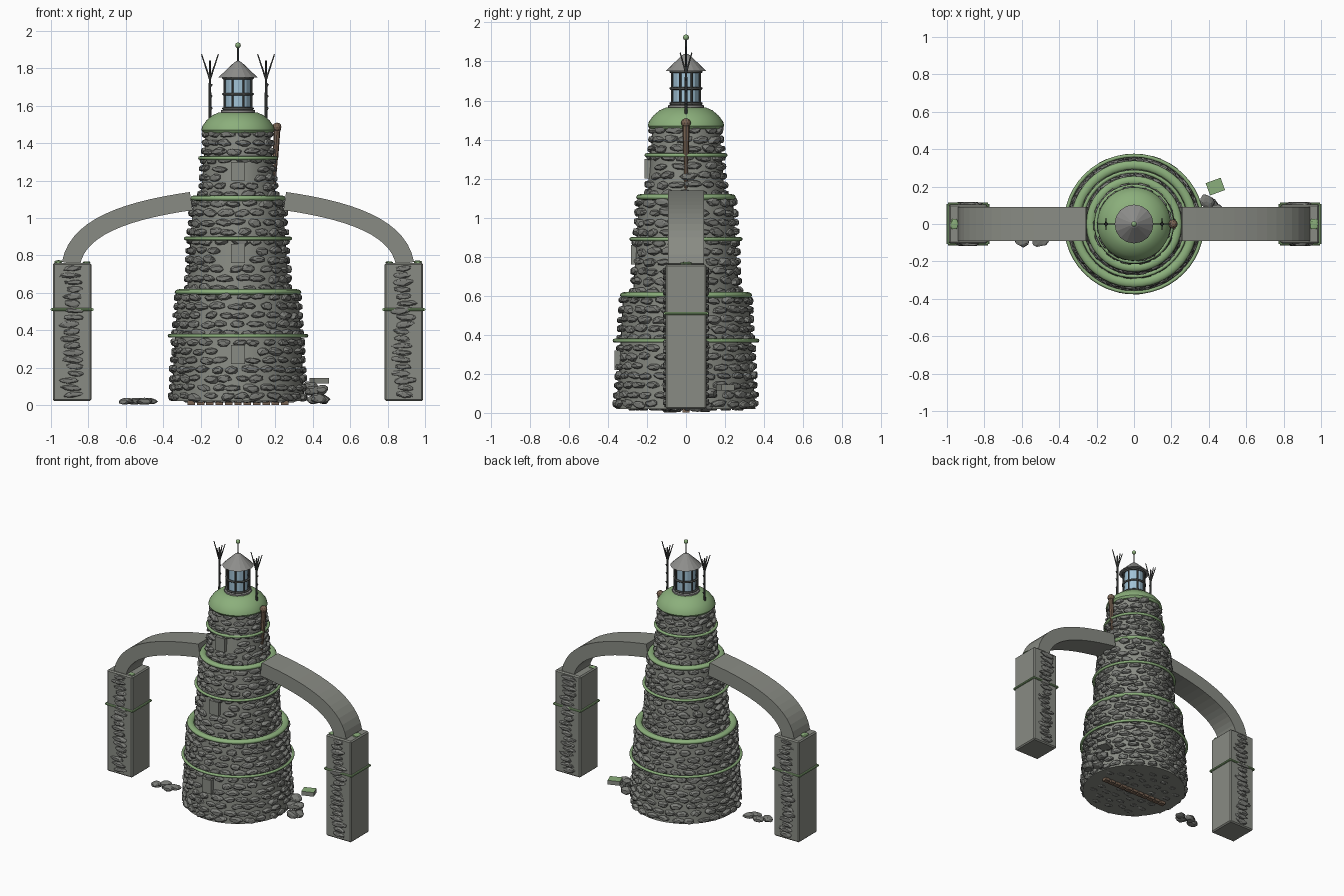
import bpy, bmesh, math, random
from mathutils import Vector, Matrix

random.seed(7)
cube = bpy.data.objects.get("Cube")
if cube:
    bpy.data.objects.remove(cube)


def material(name, rgb):
    m = bpy.data.materials.new(name)
    m.use_nodes = True
    m.diffuse_color = (*rgb, 1)
    m.node_tree.nodes["Principled BSDF"].inputs["Base Color"].default_value = (*rgb, 1)
    return m


MORTAR = material("wall grey", (0.25, 0.26, 0.23))
STONE = material("stone grey", (0.20, 0.205, 0.19))
MOSS = material("moss green", (0.26, 0.43, 0.20))
GLASS = material("pale blue glass", (0.36, 0.55, 0.68))
WOOD = material("brown wood", (0.19, 0.125, 0.085))
IRON = material("dark iron", (0.08, 0.085, 0.08))
ROOF = material("roof grey", (0.27, 0.27, 0.26))


def finish(name, bm, mat, smooth=False):
    bmesh.ops.recalc_face_normals(bm, faces=bm.faces)
    me = bpy.data.meshes.new(name)
    bm.to_mesh(me)
    bm.free()
    me.materials.append(mat)
    ob = bpy.data.objects.new(name, me)
    bpy.context.collection.objects.link(ob)
    if smooth:
        bpy.ops.object.select_all(action='DESELECT')
        ob.select_set(True)
        bpy.context.view_layer.objects.active = ob
        bpy.ops.object.shade_smooth_by_angle(angle=math.radians(40))
    return ob


def add_box(bm, centre, size, rot=None):
    m = Matrix.Translation(centre) @ (rot or Matrix()) @ Matrix.Diagonal((*size, 1))
    return bmesh.ops.create_cube(bm, size=1, matrix=m)["verts"]


def add_rod(bm, a, b, r1, r2=None, sides=8):
    a, b = Vector(a), Vector(b)
    m = Matrix.Translation((a + b) / 2) @ (b - a).to_track_quat('Z', 'Y').to_matrix().to_4x4()
    bmesh.ops.create_cone(bm, cap_ends=True, segments=sides, radius1=r1,
                          radius2=r1 if r2 is None else r2, depth=(b - a).length, matrix=m)


def lathe(name, profile, mat, sides=48, smooth=True):
    bm = bmesh.new()
    rings = [[bm.verts.new((r * math.cos(i * math.tau / sides), r * math.sin(i * math.tau / sides), z))
              for i in range(sides)] for r, z in profile]
    for lo, hi in zip(rings, rings[1:]):
        for i in range(sides):
            j = (i + 1) % sides
            bm.faces.new((lo[i], lo[j], hi[j], hi[i]))
    bm.faces.new(rings[0])
    bm.faces.new(rings[-1])
    return finish(name, bm, mat, smooth)


def add_ring(name, radius, z, thick, mat, height=None, sides=48):
    bpy.ops.mesh.primitive_torus_add(major_radius=radius, minor_radius=thick, major_segments=sides,
                                     minor_segments=8, location=(0, 0, z))
    ob = bpy.context.object
    ob.name = name
    ob.scale.z = (height or thick) / thick
    ob.data.materials.append(mat)
    bpy.ops.object.shade_smooth_by_angle(angle=math.radians(60))


def add_stone(bm, centre, size, angle):
    """Rough flat-fronted lump: local x runs along the wall, local y outwards."""
    verts = bmesh.ops.create_icosphere(bm, subdivisions=2, radius=1)["verts"]
    m = Matrix.Translation(centre) @ Matrix.Rotation(angle, 4, 'Z')
    tilt = random.uniform(-0.25, 0.25)
    for v in verts:
        p = v.co * random.uniform(0.82, 1.15)
        y = max(-0.7, min(0.7, p.y))
        v.co = m @ Vector((p.x * size[0], y * size[1], (p.z + tilt * p.x) * size[2]))


# Tower tiers: mortar core covered in courses of rough stones
TIERS = [("lower", 0.02, 0.60, 0.355, 0.322, 12), ("middle", 0.60, 1.10, 0.272, 0.240, 10),
         ("upper", 1.10, 1.47, 0.200, 0.170, 8)]
for name, z0, z1, r0, r1, rows in TIERS:
    lathe(name + "_tier_wall", [(r0, z0), (r1, z1)], MORTAR)
    bm = bmesh.new()
    step = (z1 - z0) / rows
    for row in range(rows):
        t = (row + 0.5) / rows
        r = r0 + (r1 - r0) * t
        z = z0 + (z1 - z0) * t
        count = round(math.tau * r / 0.088)
        for i in range(count):
            a = (i + 0.5 * (row % 2) + random.uniform(-0.15, 0.15)) * math.tau / count
            # leave the narrow slot panels on the front bare
            if abs(math.sin((a + math.pi / 2) / 2)) * 2 * r < 0.07 and row in (rows // 3, rows // 3 + 1):
                continue
            add_stone(bm, (r * math.cos(a), r * math.sin(a), z + random.uniform(-0.005, 0.005)),
                      (random.uniform(0.034, 0.047), random.uniform(0.024, 0.034),
                       step * random.uniform(0.33, 0.46)), a - math.pi / 2)
    finish(name + "_tier_stones", bm, STONE)

# Front slot panels
bm = bmesh.new()
for z, y in ((0.27, -0.35), (0.81, -0.267), (1.25, -0.197)):
    add_box(bm, (0, y, z), (0.075, 0.03, 0.1))
finish("front_slot_panels", bm, MORTAR)

# Moss bands and ledges
for name, r, z in (("lower", 0.366, 0.37), ("middle", 0.28, 0.89), ("upper", 0.203, 1.32)):
    add_ring(name + "_moss_band", r, z, 0.010, MOSS)
for name, r, z in (("lower", 0.315, 0.603), ("middle", 0.232, 1.105)):
    add_ring(name + "_moss_ledge", r, z, 0.024, MOSS, 0.016)

# Moss dome, lantern room and roof
lathe("moss_dome", [(0.185, 1.455), (0.196, 1.47), (0.19, 1.492), (0.168, 1.522), (0.135, 1.55),
                    (0.105, 1.563), (0.09, 1.565)], MOSS)
lathe("lantern_base", [(0.092, 1.555), (0.092, 1.575), (0.075, 1.58)], ROOF, 24)
lathe("lantern_glass", [(0.066, 1.575), (0.066, 1.755)], GLASS, 16, False)
bm = bmesh.new()
for i in range(8):
    a = (i + 0.5) * math.tau / 8
    c, s = 0.078 * math.cos(a), 0.078 * math.sin(a)
    add_rod(bm, (c, s, 1.57), (c, s, 1.76), 0.006)
finish("lantern_posts", bm, IRON)
for name, z in (("lower", 1.585), ("middle", 1.662), ("upper", 1.748)):
    add_ring(name + "_lantern_rail", 0.078, z, 0.007, IRON, sides=24)
lathe("lantern_roof", [(0.095, 1.75), (0.104, 1.752), (0.022, 1.83), (0.010, 1.838)], ROOF, 16, False)
bm = bmesh.new()
add_rod(bm, (0, 0, 1.83), (0, 0, 1.91), 0.005)
finish("finial_rod", bm, IRON)
bm = bmesh.new()
bmesh.ops.create_uvsphere(bm, u_segments=12, v_segments=8, radius=0.015,
                          matrix=Matrix.Translation((0, 0, 1.905 + 0.018)))
finish("finial_ball", bm, MOSS, True)

# Mirrored side parts: masts, pillars and arches
ARCH = [Vector(p) for p in ((0.893, 0.755), (0.86, 0.95), (0.60, 1.04), (0.25, 1.09))]


def arch_point(t):
    w = ((1 - t) ** 3, 3 * t * (1 - t) ** 2, 3 * t * t * (1 - t), t ** 3)
    return sum((p * k for p, k in zip(ARCH, w)), Vector((0, 0)))


for side, s in (("left", 1), ("right", -1)):
    # branched mast with knots
    bm = bmesh.new()
    x = 0.15 * s
    add_rod(bm, (x, 0, 1.50), (x, 0, 1.84), 0.009, 0.005)
    for dx, dy in ((0.045, 0), (-0.045, 0), (0, 0.03), (0, -0.03)):
        add_rod(bm, (x, 0, 1.74), (x + dx, dy, 1.875 - abs(dy)), 0.005, 0.003, 6)
    for z in (1.575, 1.64, 1.70):
        add_rod(bm, (x, 0, z), (x + 0.012, 0, z + 0.015), 0.006, 0.004, 6)
    finish(side + "_mast", bm, IRON)

    # pillar
    bm = bmesh.new()
    px = 0.887 * s
    add_box(bm, (px, 0, 0.39), (0.205, 0.21, 0.74))
    bmesh.ops.bevel(bm, geom=bm.edges[:], offset=0.008, segments=1, affect='EDGES')
    finish(side + "_pillar", bm, MORTAR)
    bm = bmesh.new()
    for y in (-0.105, 0.105):
        for i in range(19):
            add_stone(bm, (px + random.uniform(-0.018, 0.018), y, 0.055 + i * 0.0375),
                      (random.uniform(0.04, 0.062), 0.018, random.uniform(0.013, 0.021)), 0)
    finish(side + "_pillar_stones", bm, STONE)

    # square moss band and moss tuft
    bm = bmesh.new()
    d = 0.107
    ring = [(px - d, -d), (px + d, -d), (px + d, d), (px - d, d)]
    for p, q in zip(ring, ring[1:] + ring[:1]):
        add_rod(bm, (*p, 0.51), (*q, 0.51), 0.008)
    finish(side + "_pillar_moss_band", bm, MOSS)
    bm = bmesh.new()
    add_stone(bm, (0.962 * s, 0, 0.764), (0.022, 0.04, 0.01), 0)
    add_stone(bm, (0.81 * s, -0.07, 0.762), (0.022, 0.025, 0.007), 0)
    finish(side + "_pillar_moss_tuft", bm, MOSS)

    # swept arch
    bm = bmesh.new()
    sections = []
    for i in range(15):
        t = i / 14
        c = arch_point(t)
        tangent = (arch_point(min(1, t + 0.02)) - arch_point(max(0, t - 0.02))).normalized()
        n = Vector((tangent.y, -tangent.x)) * 0.049
        sections.append([bm.verts.new((s * p.x, y, p.y)) for p, y in
                         ((c + n, -0.092), (c + n, 0.092), (c - n, 0.092), (c - n, -0.092))])
    for a, b in zip(sections, sections[1:]):
        for k in range(4):
            bm.faces.new((a[k], a[(k + 1) % 4], b[(k + 1) % 4], b[k]))
    bm.faces.new(sections[0])
    bm.faces.new(sections[-1])
    finish(side + "_arch", bm, MORTAR)

# Wooden post leaning on the upper tier
bm = bmesh.new()
add_rod(bm, (0.19, 0, 1.14), (0.203, 0, 1.34), 0.008, 0.012)
add_rod(bm, (0.200, 0, 1.32), (0.21, 0, 1.49), 0.015, 0.018)
bmesh.ops.create_icosphere(bm, subdivisions=2, radius=0.025, matrix=Matrix.Translation((0.208, 0, 1.485)))
finish("wooden_post", bm, WOOD)

# Fallen rubble
bm = bmesh.new()
for x, y in ((-0.60, -0.09), (-0.55, -0.05), (-0.50, -0.09), (-0.47, -0.06)):
    add_stone(bm, (x, y, 0.02), (0.042, 0.04, 0.018), random.uniform(-0.5, 0.5))
for x, y, z in ((0.41, 0.10, 0.03), (0.45, 0.05, 0.03), (0.43, 0.02, 0.035), (0.40, 0.06, 0.075),
                (0.44, 0.07, 0.08), (0.39, 0.12, 0.10)):
    add_stone(bm, (x, y, z), (0.042, 0.045, 0.026), random.uniform(-0.5, 0.5))
finish("fallen_rubble", bm, STONE)
bm = bmesh.new()
add_box(bm, (0.435, 0.20, 0.13), (0.085, 0.07, 0.03), Matrix.Rotation(0.35, 4, 'Z'))
slab = finish("mossy_slab", bm, MORTAR)
slab.data.materials.append(MOSS)
for f in slab.data.polygons:
    f.material_index = int(f.normal.z > 0.5)

# Underside: cobbles and floor planks
bm = bmesh.new()
for i in range(45):
    a, r = i * 2.4, 0.045 * math.sqrt(i)
    if abs(r * math.sin(a)) > 0.04:
        add_stone(bm, (r * math.cos(a), r * math.sin(a), 0.02), (0.03, 0.022, 0.008), 0)
finish("floor_cobbles", bm, STONE)
bm = bmesh.new()
for i in range(11):
    add_box(bm, (-0.25 + 0.05 * i, 0, 0.012), (0.04, 0.035, 0.022))
finish("floor_planks", bm, WOOD)
